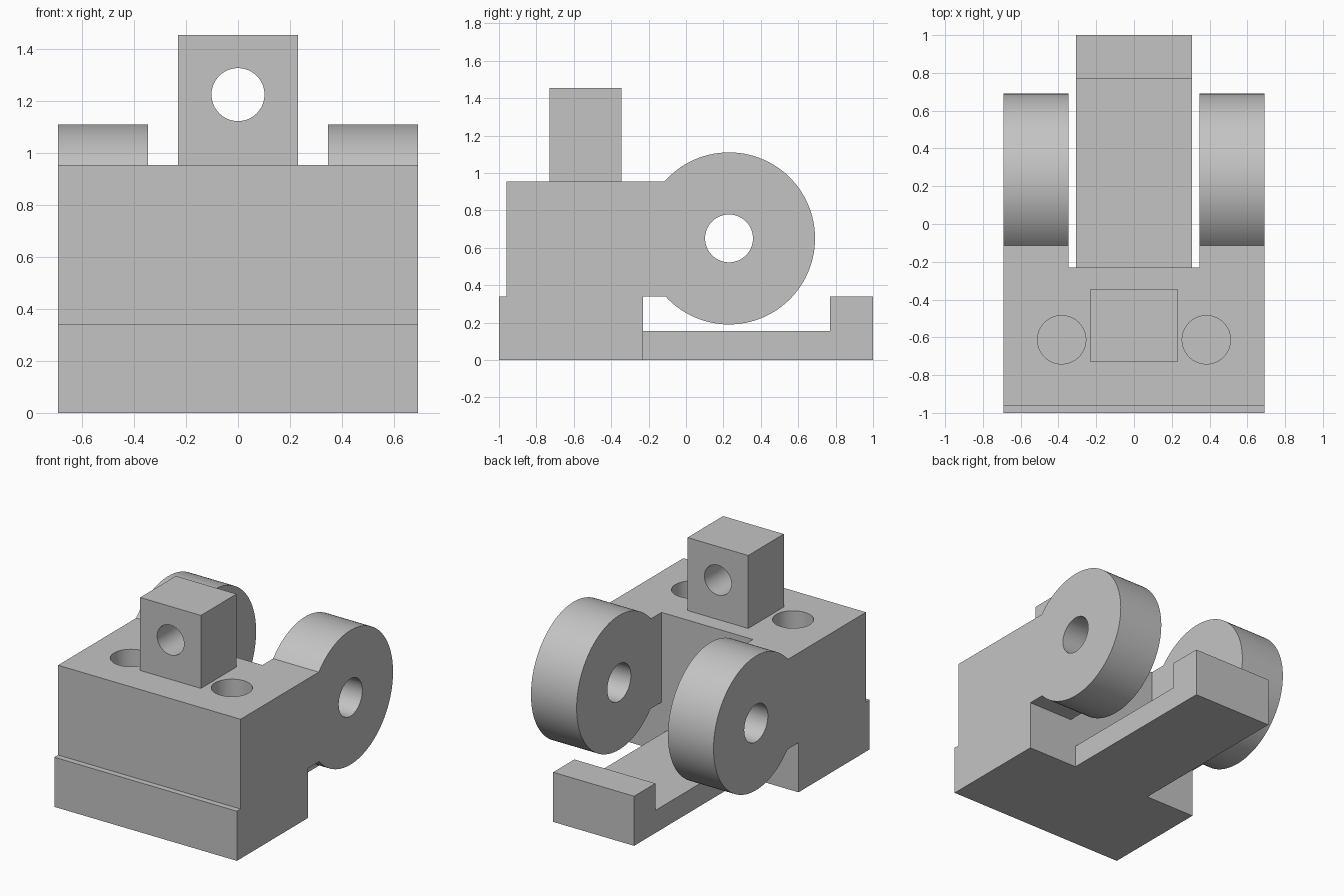
import bpy
import math
from mathutils import Matrix, Vector
import bmesh

cube = bpy.data.objects.get("Cube")
if cube:
    bpy.data.objects.remove(cube, do_unlink=True)

grey = bpy.data.materials.new("plain grey")
grey.use_nodes = True
colour = (0.55, 0.55, 0.55, 1)
grey.diffuse_color = colour
grey.node_tree.nodes["Principled BSDF"].inputs["Base Color"].default_value = colour


def make_object(name, bm):
    bmesh.ops.recalc_face_normals(bm, faces=bm.faces[:])
    mesh = bpy.data.meshes.new(name)
    bm.to_mesh(mesh)
    bm.free()
    mesh.materials.append(grey)
    obj = bpy.data.objects.new(name, mesh)
    bpy.context.collection.objects.link(obj)
    return obj


def extrude_side_profile(name, points, x0, x1):
    """Extrude a (y, z) outline from x0 to x1."""
    bm = bmesh.new()
    face = bm.faces.new([bm.verts.new((x0, y, z)) for y, z in points])
    grown = bmesh.ops.extrude_face_region(bm, geom=[face])["geom"]
    verts = [v for v in grown if isinstance(v, bmesh.types.BMVert)]
    bmesh.ops.translate(bm, verts=verts, vec=(x1 - x0, 0, 0))
    return make_object(name, bm)


def drill(obj, centre, radius, depth, axis):
    """Cut a round hole centred on a point along an axis."""
    turn = Vector((0, 0, 1)).rotation_difference(Vector(axis)).to_matrix().to_4x4()
    bm = bmesh.new()
    bmesh.ops.create_cone(bm, cap_ends=True, segments=64, radius1=radius,
                          radius2=radius, depth=depth,
                          matrix=Matrix.Translation(centre) @ turn)
    cutter = make_object("hole_cutter", bm)
    cutter.hide_render = True
    mod = obj.modifiers.new("hole", "BOOLEAN")
    mod.operation = "DIFFERENCE"
    mod.solver = "EXACT"
    mod.object = cutter
    bpy.context.view_layer.objects.active = obj
    bpy.ops.object.modifier_apply(modifier=mod.name)
    bpy.data.objects.remove(cutter, do_unlink=True)


HALF, BACK, TOP, STEP = 0.692, -0.23, 0.955, 0.34

# Main block with the stepped front foot and two blind holes in the top
block = extrude_side_profile("main_block", [
    (-1, 0), (BACK, 0), (BACK, TOP), (-0.96, TOP), (-0.96, STEP), (-1, STEP)],
    -HALF, HALF)
for side in (-1, 1):
    drill(block, (side * 0.383, -0.613, TOP), 0.128, 1.0, (0, 0, 1))

# Upright post with a cross hole
post = extrude_side_profile("top_post", [
    (-0.73, TOP), (-0.345, TOP), (-0.345, 1.455), (-0.73, 1.455)], -0.23, 0.23)
drill(post, (0, -0.54, 1.225), 0.102, 1.0, (0, 1, 0))

# Pair of rounded hinge arms
cy, cz, radius = 0.23, 0.65, 0.46
start = -math.pi + math.asin((cz - STEP) / radius)
end = math.pi - math.asin((TOP - cz) / radius)
steps = 80
arc = []
for i in range(steps + 1):
    angle = start + (end - start) * i / steps
    arc.append((cy + radius * math.cos(angle), cz + radius * math.sin(angle)))
outline = [(BACK, STEP)] + arc + [(BACK, TOP)]
arms = []
for side, name in ((1, "left_hinge_arm"), (-1, "right_hinge_arm")):
    arm = extrude_side_profile(name, outline, side * 0.346, side * HALF)
    drill(arm, (side * 0.5, cy, cz), 0.128, 1.0, (1, 0, 0))
    arms.append(arm)

# Rear tongue with a raised end lip
tongue = extrude_side_profile("rear_tongue", [
    (BACK, 0), (1, 0), (1, STEP), (0.77, STEP), (0.77, 0.155), (BACK, 0.155)],
    -0.307, 0.307)

# Smooth the round walls, keep corners sharp
bpy.ops.object.select_all(action="DESELECT")
for obj in [block, post, tongue] + arms:
    obj.select_set(True)
bpy.context.view_layer.objects.active = block
bpy.ops.object.shade_smooth_by_angle(angle=math.radians(30))
